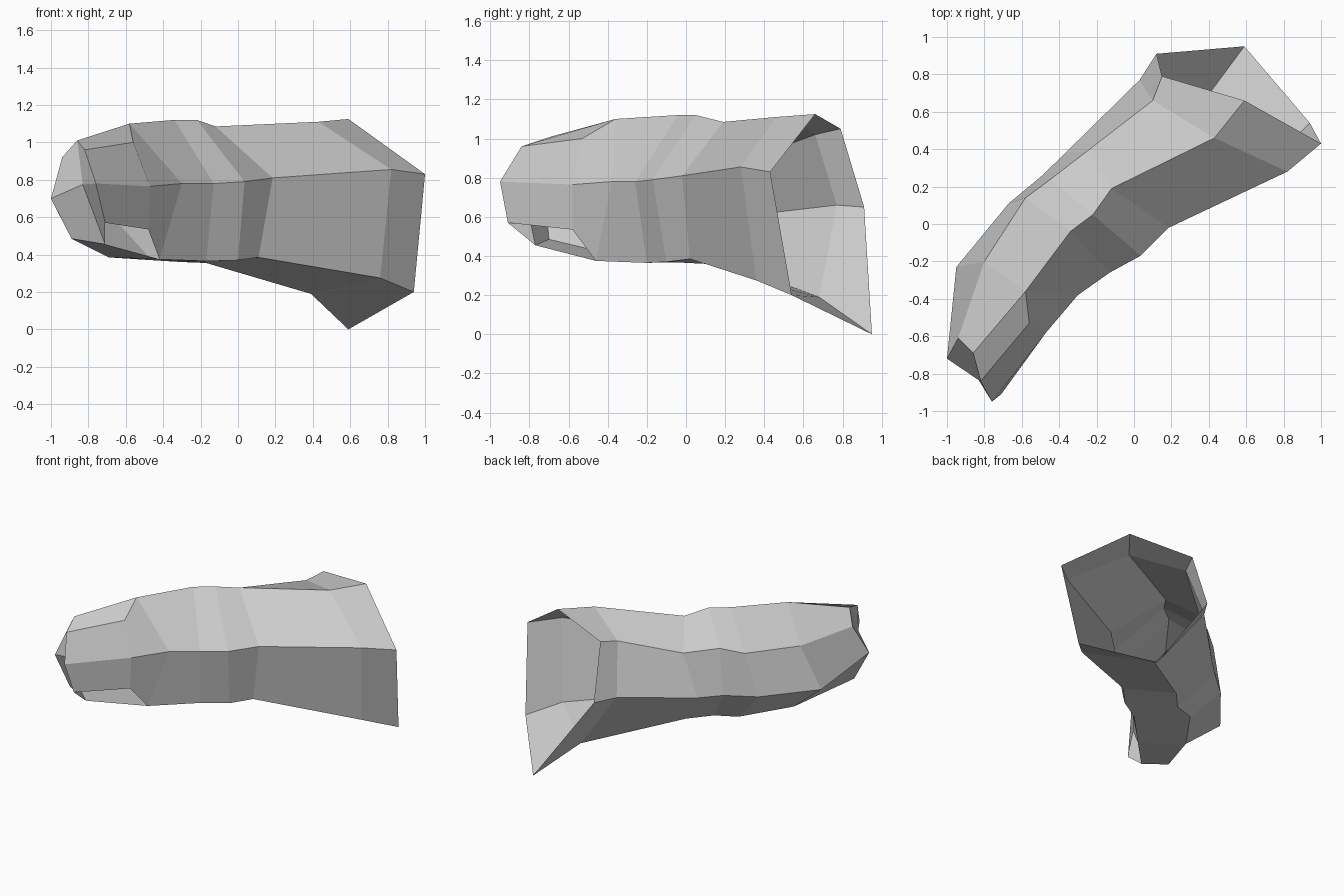
import bpy
import bmesh
from mathutils import Vector

# Remove the default cube only
default_cube = bpy.data.objects.get("Cube")
if default_cube:
    bpy.data.objects.remove(default_cube, do_unlink=True)


def flat_material(name, colour):
    material = bpy.data.materials.new(name)
    material.use_nodes = True
    material.diffuse_color = colour
    shader = next(n for n in material.node_tree.nodes if n.type == "BSDF_PRINCIPLED")
    shader.inputs["Base Color"].default_value = colour
    shader.inputs["Roughness"].default_value = 0.9
    return material


# Lengthwise ridges of the bent six-sided sleeve, each from the tip to the open end
outer_ridge = [(-.76, -.95, .78), (-.3, -.38, .78), (-.13, -.26, .78), (.035, -.17, .79),
               (.185, -.02, .81), (.82, .28, .855), (1, .43, .83)]
top_outer_ridge = [(-.86, -.69, 1.01), (-.58, -.36, 1.1), (-.34, -.04, 1.12), (-.22, .05, 1.12),
                   (-.12, .19, 1.085), (.43, .46, 1.11), (.59, .66, 1.125)]
top_inner_ridge = [(-.94, -.61, .92), (-.8, -.2, .895), (-.58, .14, .91), (-.445, .24, .95),
                   (-.25, .39, .92), (.1, .66, 1.02), (.15, .79, 1.05)]
inner_ridge = [(-1, -.72, .7), (-.95, -.23, .6), (-.67, .11, .6), (-.49, .26, .62),
               (-.364, .383, .615), (.03, .77, .66), (.12, .91, .65)]
bottom_inner_ridge = [(-.89, -.7, .485), (-.69, -.28, .385), (-.46, .04, .37), (-.3, .1, .36),
                      (-.17, .24, .355), (.39, .68, .19), (.59, .95, 0)]
bottom_outer_ridge = [(-.71, -.77, .455), (-.42, -.46, .375), (-.17, -.2, .365), (0, -.1, .37),
                      (.11, .02, .385), (.76, .36, .275), (.94, .54, .2)]

mesh_builder = bmesh.new()


def add_rail(points):
    return [mesh_builder.verts.new(Vector(point)) for point in points]


def loft(first, second):
    """Bridge two neighbouring rails with one quad per segment."""
    for near_a, far_a, far_b, near_b in zip(first, first[1:], second[1:], second):
        mesh_builder.faces.new((near_a, far_a, far_b, near_b))


rails = [add_rail(ridge) for ridge in (
    outer_ridge, top_outer_ridge, top_inner_ridge,
    inner_ridge, bottom_inner_ridge, bottom_outer_ridge)]
outer, top_outer, top_inner, inner, bottom_inner, bottom_outer = rails

# Main sleeve: the closed sides run the full length
for first, second in zip(rails[1:], rails[2:]):
    loft(first, second)

# The outer sides start behind the raised knuckle at the tip
loft(outer[1:], top_outer[1:])
loft(bottom_outer[1:], outer[1:])

# Raised knuckle panel, with an open slot left beneath it
upper = add_rail([(-.82, -.84, .96), (-.56, -.53, 1)])
lower = add_rail([(-.71, -.91, .57), (-.48, -.58, .535)])
middle = [outer[0]] + add_rail([(-.47, -.58, .765)])
loft(upper, top_outer[:2])
loft(middle, upper)
loft(lower, middle)
mesh_builder.faces.new((middle[1], outer[1], top_outer[1], upper[1]))
mesh_builder.faces.new((lower[1], bottom_outer[1], outer[1], middle[1]))

# Creased tip cap: four panels around a sunken centre
centre = add_rail([(-.83, -.835, .775)])[0]
for panel in (
        (top_outer[0], top_inner[0], inner[0]),
        (inner[0], bottom_inner[0], bottom_outer[0]),
        (bottom_outer[0], lower[0], outer[0]),
        (outer[0], upper[0], top_outer[0])):
    mesh_builder.faces.new((centre,) + panel)

# Finish the object with flat faces
sleeve_mesh = bpy.data.meshes.new("bent_sleeve")
mesh_builder.to_mesh(sleeve_mesh)
mesh_builder.free()
sleeve_mesh.materials.append(flat_material("plain_grey", (.6, .6, .6, 1)))
sleeve = bpy.data.objects.new("bent_sleeve", sleeve_mesh)
bpy.context.collection.objects.link(sleeve)
